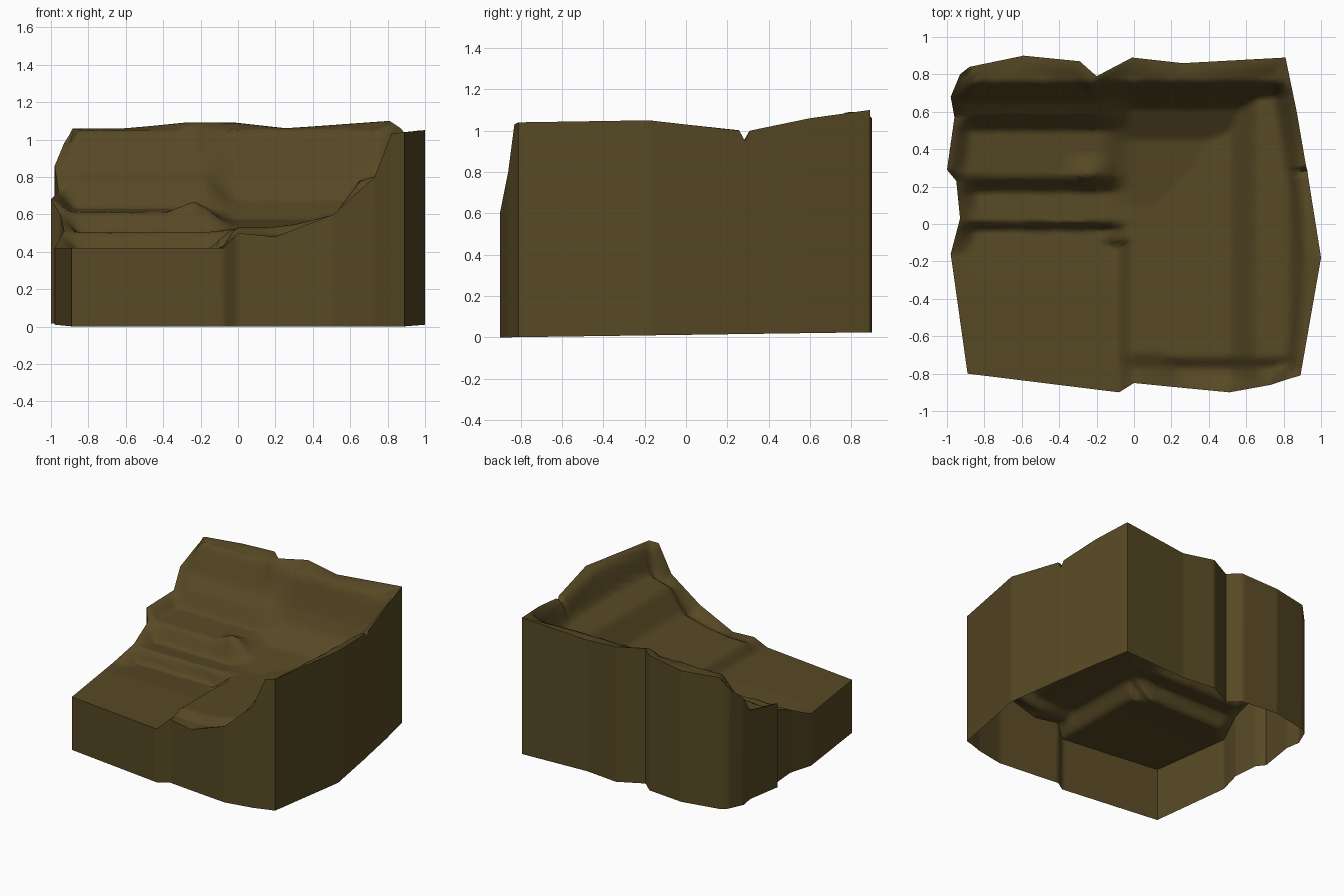
import bpy, bmesh

if "Cube" in bpy.data.objects:
    bpy.data.objects.remove(bpy.data.objects["Cube"])

# Rim outline: four sides as (x, y, z) polylines
FRONT = [(-.89, -.80, .42), (-.08, -.90, .42), (0, -.85, .50), (.20, -.87, .48),
         (.51, -.90, .60), (.73, -.86, .80), (.82, -.83, 1.03), (.89, -.81, 1.04)]
BACK = [(-.88, .84, 1.06), (-.59, .90, 1.06), (-.29, .87, 1.09), (-.20, .79, 1.09),
        (-.01, .89, 1.09), (.26, .86, 1.06), (.81, .89, 1.10)]
LEFT = [(-.89, -.80, .42), (-.98, -.16, .42), (-.93, .03, .51), (-.95, .23, .60),
        (-1.0, .29, .68), (-.96, .57, .72), (-.98, .68, .86), (-.93, .80, .98), (-.88, .84, 1.06)]
RIGHT = [(.89, -.81, 1.04), (1.0, -.18, 1.05), (.93, .26, 1.0), (.927, .285, .95),
         (.92, .31, 1.0), (.87, .60, 1.06), (.81, .89, 1.10)]

# Ground profiles: height along y on the stepped left and raised centre, and along x on the right bank
STEPS = [(-.9, .42), (-.3, .42), (-.03, .40), (.01, .505), (.17, .49), (.25, .61), (.5, .63),
         (.58, .76), (.66, .84), (.76, 1.05), (.9, 1.06)]
CENTRE = [(-.9, .48), (-.77, .49), (-.69, .53), (.1, .52), (.45, .57), (.62, .68),
          (.68, .80), (.76, 1.05), (.9, 1.08)]
BANK = [(.1, .52), (.32, .55), (.52, .60), (.65, .78), (.83, .83), (.91, 1.02), (1.0, 1.05)]


def interp(points, t):
    for (a, za), (b, zb) in zip(points, points[1:]):
        if t <= b:
            f = max(0, (t - a) / (b - a))
            return za + (zb - za) * f
    return points[-1][1]


def params(side, axis):
    a, b = side[0][axis], side[-1][axis]
    return [(p[axis] - a) / (b - a) for p in side]


def on_side(side, axis, t):
    ts = params(side, axis)
    return [interp(list(zip(ts, [p[k] for p in side])), t) for k in range(3)]


def smooth(t):
    t = min(1, max(0, t))
    return t * t * (3 - 2 * t)


def ground(x, y):
    # narrow drop from the centre to the low plate, wider blend behind it
    k = smooth((x + .10) / .1) if y < -.1 else smooth((x + .20) / .2)
    z = interp(STEPS, y) * (1 - k) + interp(CENTRE, y) * k
    # small knob at the end of the upper step
    z += .06 * max(0, 1 - abs(x + .24) / .14) * max(0, 1 - abs(y - .27) / .1)
    bank = interp(BANK, x) if x > .1 else 0
    # low ledge in front keeps its dip below the bank
    return max(z, bank - .05 * smooth((-.7 - y) / .08))


def merged(a, b, n=84):
    out = []
    for t in a + b + [i / n for i in range(n + 1)]:
        if all(abs(t - o) > .004 for o in out):
            out.append(t)
    out.sort()
    out[0], out[-1] = 0.0, 1.0
    return out


us = merged(params(FRONT, 0), params(BACK, 0))
vs = merged(params(LEFT, 1), params(RIGHT, 1))
fr = [on_side(FRONT, 0, u) for u in us]
bk = [on_side(BACK, 0, u) for u in us]
lf = [on_side(LEFT, 1, v) for v in vs]
rt = [on_side(RIGHT, 1, v) for v in vs]

earth = bpy.data.materials.new("olive brown earth")
earth.diffuse_color = (.095, .066, .018, 1)
earth.use_nodes = True
earth.node_tree.nodes["Principled BSDF"].inputs["Base Color"].default_value = earth.diffuse_color


def finish(bm, name, angle):
    me = bpy.data.meshes.new(name)
    bm.to_mesh(me)
    bm.free()
    me.materials.append(earth)
    ob = bpy.data.objects.new(name, me)
    bpy.context.collection.objects.link(ob)
    bpy.ops.object.select_all(action='DESELECT')
    ob.select_set(True)
    bpy.context.view_layer.objects.active = ob
    bpy.ops.object.shade_smooth_by_angle(angle=angle)


# Ground surface: patch stretched between the four rim sides
pts = []
for j, v in enumerate(vs):
    row = []
    for i, u in enumerate(us):
        p = []
        for k in range(3):
            c = ((1 - u) * (1 - v) * fr[0][k] + u * (1 - v) * fr[-1][k]
                 + (1 - u) * v * bk[0][k] + u * v * bk[-1][k])
            p.append((1 - v) * fr[i][k] + v * bk[i][k] + (1 - u) * lf[j][k] + u * rt[j][k] - c)
        row.append(p)
    pts.append(row)

# Inside heights: the Coons patch only sets x and y, height fades to the nearest rim
bm = bmesh.new()
grid = []
for j, v in enumerate(vs):
    row = []
    for i, u in enumerate(us):
        x, y, z = pts[j][i]
        d, z_rim = min((u, lf[j][2]), (1 - u, rt[j][2]), (v, fr[i][2]), (1 - v, bk[i][2]))
        w = smooth(d * 1.8 / .11)
        # straighten wobbling step lines slightly with the even grid position
        row.append(bm.verts.new((x, y, z_rim * (1 - w) + ground(x, y) * w)))
    grid.append(row)
for a, b in zip(grid, grid[1:]):
    for i in range(len(us) - 1):
        bm.faces.new((a[i], a[i + 1], b[i + 1], b[i]))
rim = ([v.co.copy() for v in grid[0]] + [r[-1].co.copy() for r in grid[1:]]
       + [v.co.copy() for v in reversed(grid[-1][:-1])] + [r[0].co.copy() for r in reversed(grid[1:-1])])
finish(bm, "ground_surface", 1.3)

# Outer walls: rim dropped to the base, open underneath
bm = bmesh.new()
top = [bm.verts.new(c) for c in rim]
low = [bm.verts.new((c.x, c.y, max(0, .0125 * (c.y + .9) / .9))) for c in rim]
n = len(rim)
for i in range(n):
    j = (i + 1) % n
    bm.faces.new((low[i], low[j], top[j], top[i]))
finish(bm, "outer_walls", .8)
